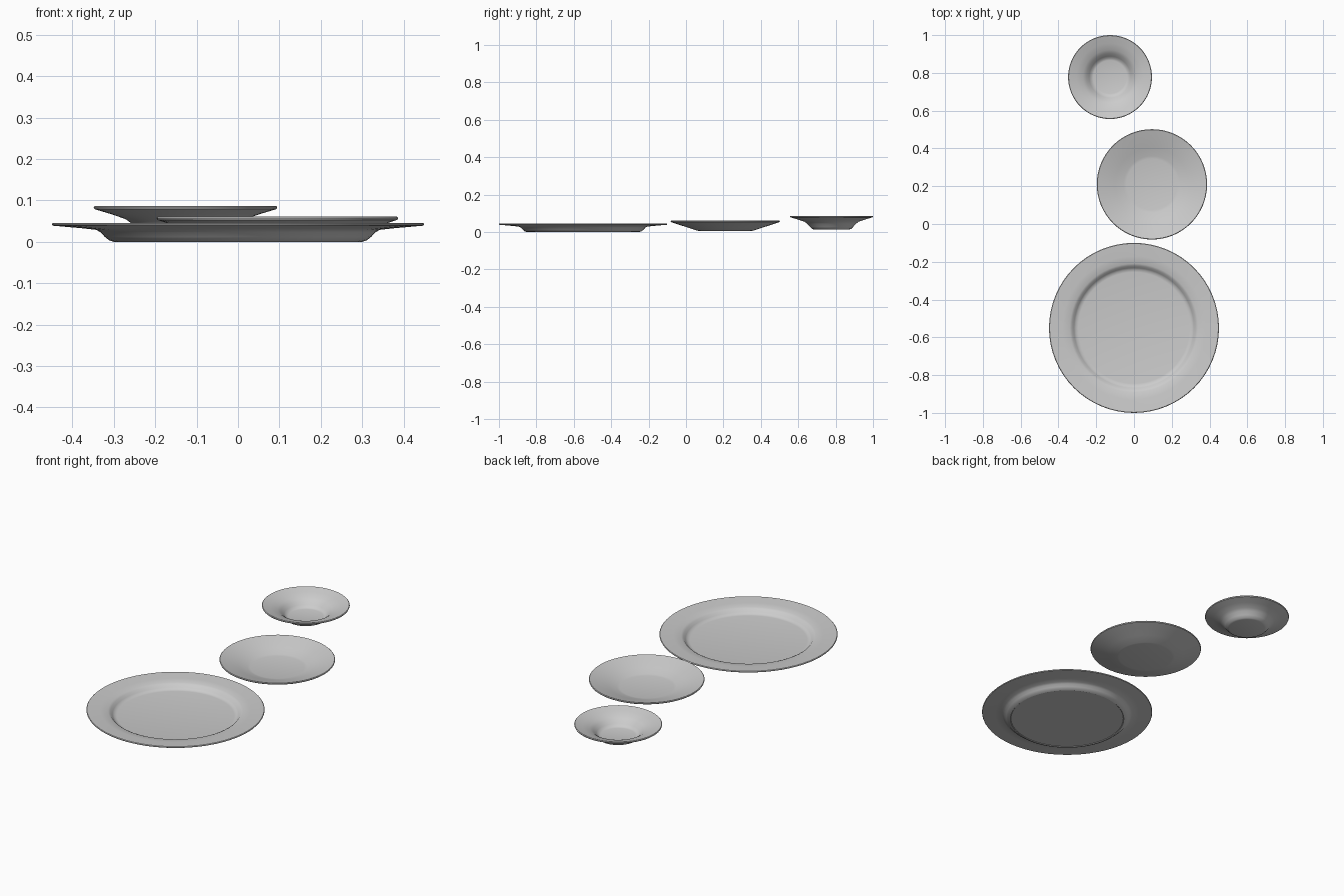
import bpy
import bmesh
import math
from mathutils import Matrix, Vector

cube = bpy.data.objects.get("Cube")
if cube:
    bpy.data.objects.remove(cube, do_unlink=True)

# Glazed ceramic
ceramic = bpy.data.materials.new("grey_ceramic")
ceramic.use_nodes = True
ceramic.diffuse_color = (0.6, 0.6, 0.6, 1)
ceramic.node_tree.nodes["Principled BSDF"].inputs["Base Color"].default_value = (0.6, 0.6, 0.6, 1)


def lathe(name, centre, profile, steps=64):
    """Spin a closed radius/height profile around the vertical axis."""
    bm = bmesh.new()
    verts = [bm.verts.new((r, 0, z)) for r, z in profile]
    edges = [bm.edges.new(pair) for pair in zip(verts, verts[1:])]
    bmesh.ops.spin(bm, geom=verts + edges, cent=(0, 0, 0), axis=(0, 0, 1),
                   angle=math.tau, steps=steps, use_duplicate=False)
    bmesh.ops.remove_doubles(bm, verts=bm.verts, dist=0.0001)
    bmesh.ops.recalc_face_normals(bm, faces=bm.faces)
    mesh = bpy.data.meshes.new(name)
    bm.to_mesh(mesh)
    bm.free()
    obj = bpy.data.objects.new(name, mesh)
    bpy.context.collection.objects.link(obj)
    obj.location = (*centre, 0)
    mesh.materials.append(ceramic)
    bpy.ops.object.select_all(action="DESELECT")
    obj.select_set(True)
    bpy.context.view_layer.objects.active = obj
    bpy.ops.object.shade_smooth_by_angle(angle=math.radians(40))
    return obj


# Profiles run from the underside centre, round the rim, to the upper centre
lathe("dinner_plate", (0, -0.55), [
    (0, 0.003), (0.297, 0.003), (0.3, 0), (0.312, 0.004), (0.322, 0.012),
    (0.332, 0.023), (0.343, 0.029), (0.38, 0.033), (0.448, 0.039),
    (0.45, 0.043), (0.447, 0.046), (0.38, 0.041), (0.34, 0.037),
    (0.328, 0.031), (0.318, 0.019), (0.308, 0.011), (0.295, 0.009), (0, 0.009)])

lathe("soup_plate", (0.095, 0.21), [
    (0, 0.006), (0.14, 0.006), (0.152, 0.008), (0.2, 0.024), (0.25, 0.04),
    (0.29, 0.053), (0.292, 0.058), (0.289, 0.061), (0.245, 0.048),
    (0.195, 0.032), (0.15, 0.017), (0.135, 0.014), (0, 0.014)])

lathe("small_bowl", (-0.127, 0.778), [
    (0, 0.013), (0.093, 0.013), (0.104, 0.016), (0.116, 0.028),
    (0.13, 0.044), (0.145, 0.055), (0.18, 0.067), (0.22, 0.079),
    (0.222, 0.084), (0.219, 0.087), (0.178, 0.075), (0.143, 0.063),
    (0.125, 0.051), (0.11, 0.035), (0.099, 0.024), (0.088, 0.021), (0, 0.021)])
